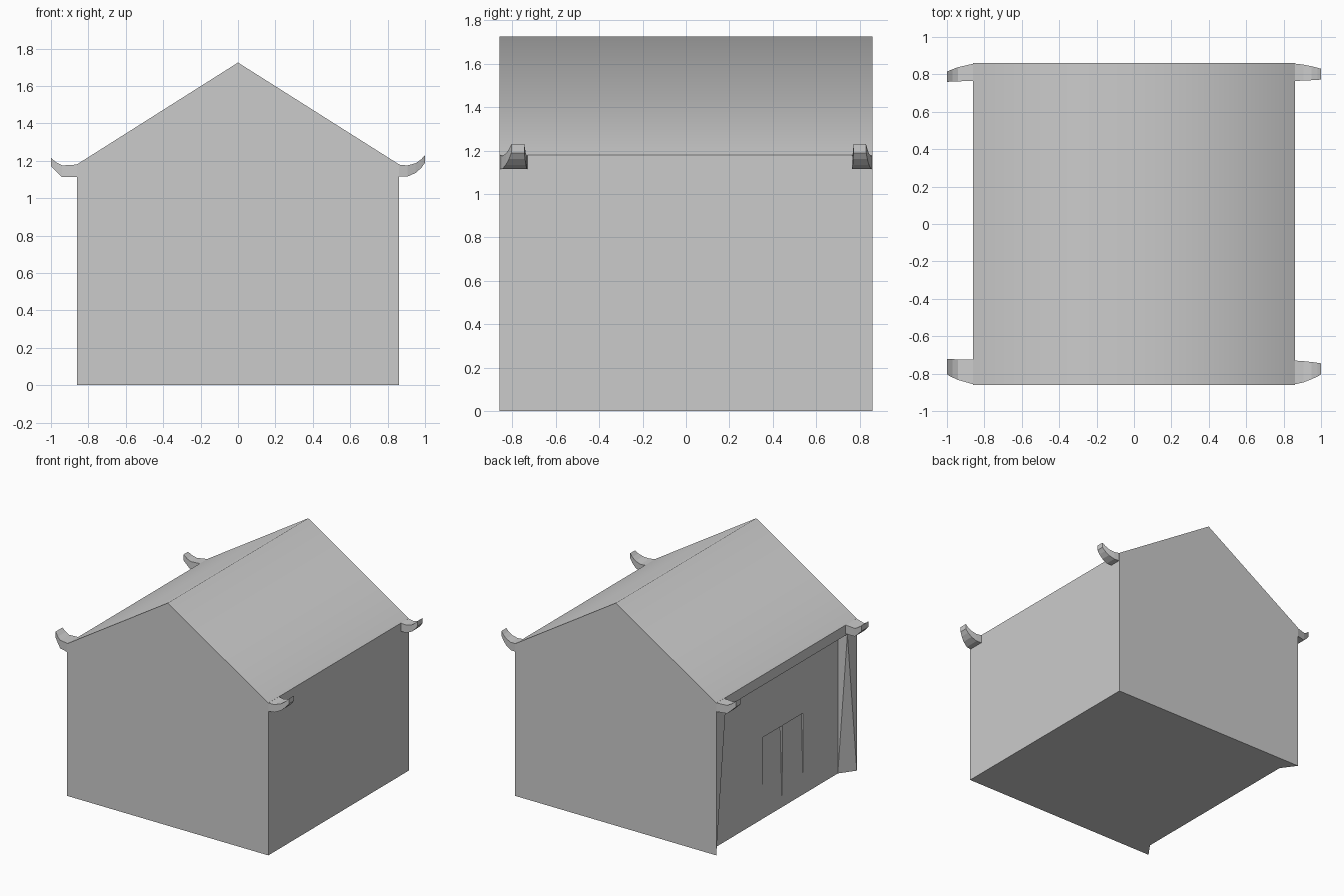
import bpy, bmesh

if "Cube" in bpy.data.objects:
    bpy.data.objects.remove(bpy.data.objects["Cube"])

X, Y, EAVE, RIDGE = 0.862, 0.86, 1.18, 1.725
WALL_X, POST_Y, PANEL_TOP, SOFFIT = -0.78, 0.745, 1.05, 1.10


def make(name, verts, faces, smooth=()):
    me = bpy.data.meshes.new(name)
    bm = bmesh.new()
    vs = [bm.verts.new(v) for v in verts]
    made = [bm.faces.new([vs[i] for i in f]) for f in faces]
    for i in smooth:
        made[i].smooth = True
    for e in bm.edges:
        e.smooth = all(f.smooth for f in e.link_faces)
    bmesh.ops.recalc_face_normals(bm, faces=bm.faces)
    bm.to_mesh(me)
    bm.free()
    ob = bpy.data.objects.new(name, me)
    bpy.context.collection.objects.link(ob)
    return ob


# House body: the same eight-point section at the front and the back
verts = []
for s in (-1, 1):
    verts += [(X, s * Y, 0), (X, s * Y, EAVE), (0, s * Y, RIDGE),
              (-X, s * Y, EAVE), (-X, s * Y, 0),
              (-X, s * POST_Y, SOFFIT), (WALL_X, s * POST_Y, PANEL_TOP),
              (WALL_X, s * POST_Y, 0)]
faces = [(1, 2, 10, 9), (2, 3, 11, 10),              # roof slopes
         (0, 1, 9, 8),                               # right wall
         (3, 5, 13, 11), (5, 6, 14, 13), (6, 7, 15, 14),  # eave, soffit, recessed wall
         (0, 8, 12, 15, 7, 4)]                       # floor
for o in (0, 8):                                     # gable, post front, post inner side
    faces += [tuple(o + i for i in f) for f in
              ((0, 1, 2, 3, 4), (3, 4, 5), (4, 7, 5), (5, 7, 6))]
house = make("house_body", verts, faces, smooth=(0, 1))


# Two shallow door leaves, sunk deeper at the top
def door_cutter(name, y0, y1):
    top, bottom, deep = 0.63, 0.05, 0.015
    vs = []
    for y in (y0, y1):
        vs += [(WALL_X - 0.02, y, bottom), (WALL_X, y, bottom),
               (WALL_X + deep, y, top), (WALL_X - 0.02, y, top)]
    cutter = make(name, vs, [(0, 1, 2, 3), (4, 5, 6, 7)] +
                  [(i, (i + 1) % 4, (i + 1) % 4 + 4, i + 4) for i in range(4)])
    cutter.hide_render = True
    cutter.hide_set(True)
    mod = house.modifiers.new(name, 'BOOLEAN')
    mod.operation = 'DIFFERENCE'
    mod.solver = 'EXACT'
    mod.object = cutter


door_cutter("door_leaf_cutter_a", -0.06, 0.18)
door_cutter("door_leaf_cutter_b", -0.32, -0.07)


# Upturned eave horns: sections of (x, low z, high z), tapering in plan
def horn(name, side, sections, base_y, tip_y):
    x0, x1 = sections[0][0], sections[-1][0]
    vs, fs = [], []
    for x, lo, hi in sections:
        t = ((x - x0) / (x1 - x0)) ** 1.5
        ya, yb = (a + (b - a) * t for a, b in zip(base_y, tip_y))
        vs += [(side * x, ya, lo), (side * x, yb, lo),
               (side * x, yb, hi), (side * x, ya, hi)]
    n = len(sections)
    for k in range(n - 1):
        fs += [(4 * k + i, 4 * k + (i + 1) % 4, 4 * k + 4 + (i + 1) % 4, 4 * k + 4 + i)
               for i in range(4)]
    fs += [(0, 1, 2, 3), tuple(4 * n - 4 + i for i in range(4))]
    make(name, vs, fs)


RIGHT = [(0.855, 1.115, 1.18), (0.905, 1.115, 1.175), (0.95, 1.135, 1.187),
         (0.98, 1.162, 1.208), (1.0, 1.19, 1.23)]
LEFT = [(0.855, 1.112, 1.18), (0.94, 1.112, 1.175), (0.97, 1.14, 1.19),
        (1.0, 1.17, 1.215)]
horn("horn_front_right", 1, RIGHT, (-0.858, -0.73), (-0.805, -0.745))
horn("horn_back_right", 1, RIGHT, (0.858, 0.765), (0.83, 0.772))
horn("horn_front_left", -1, LEFT, (-0.858, -0.725), (-0.805, -0.722))
horn("horn_back_left", -1, LEFT, (0.858, 0.765), (0.815, 0.76))
